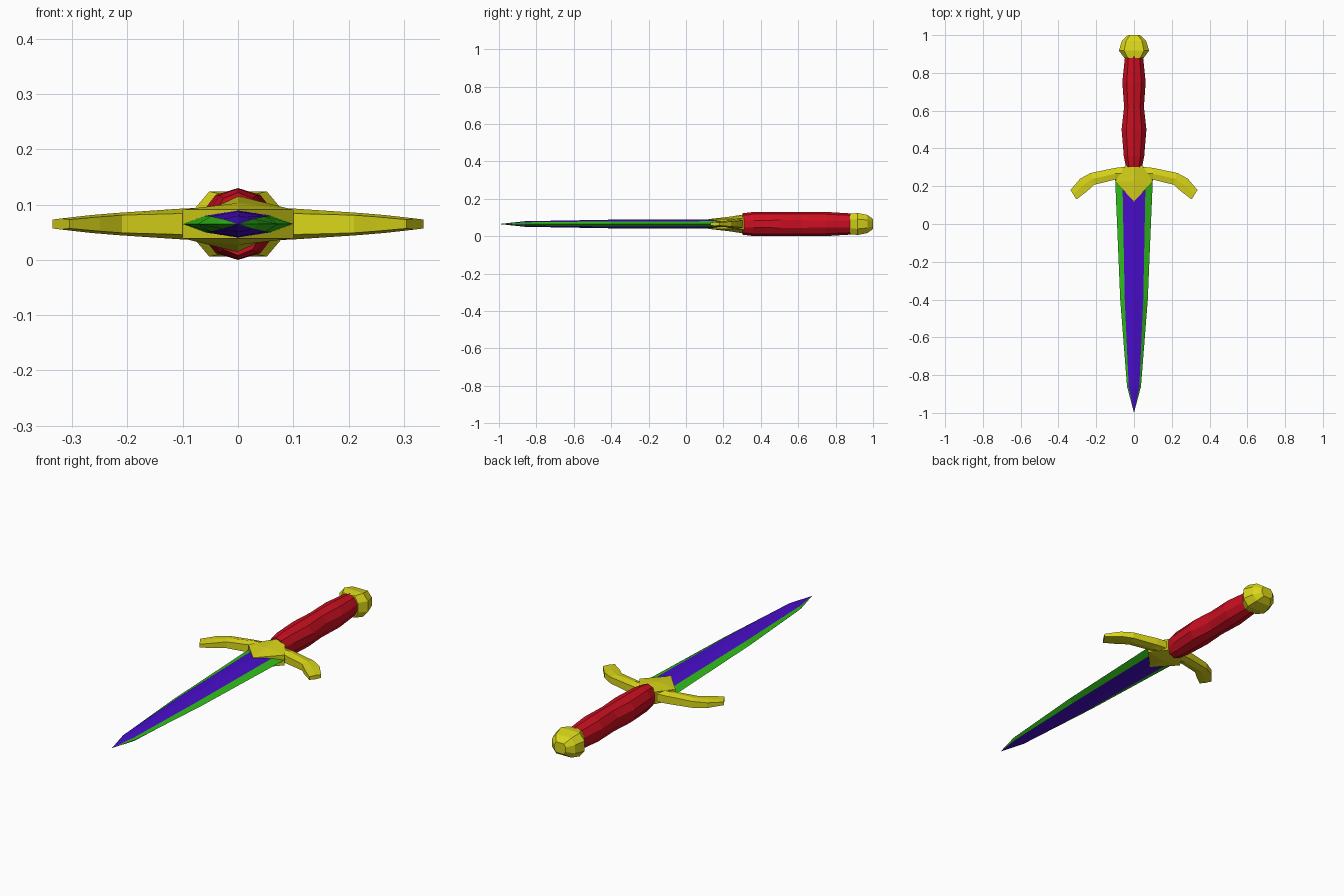
import bpy, bmesh
from math import sin, cos, radians

if "Cube" in bpy.data.objects:
    bpy.data.objects.remove(bpy.data.objects["Cube"])

ZC = 0.065  # height of the dagger's centre plane


def material(name, rgb):
    m = bpy.data.materials.new(name)
    m.diffuse_color = (*rgb, 1)
    m.use_nodes = True
    m.node_tree.nodes["Principled BSDF"].inputs["Base Color"].default_value = m.diffuse_color
    return m


GOLD = material("gold", (0.70, 0.67, 0.01))
RED = material("red", (0.60, 0.005, 0.015))
GREEN = material("green", (0.03, 0.53, 0.01))
PURPLE = material("purple", (0.065, 0.004, 0.58))


def loft(name, rings, mats, pick=lambda i: 0):
    """Skin equal-length rings into a closed flat-shaded solid."""
    bm = bmesh.new()
    vs = [[bm.verts.new((x, y, z + ZC)) for x, y, z in r] for r in rings]
    n = len(rings[0])
    for a, b in zip(vs, vs[1:]):
        for i in range(n):
            j = (i + 1) % n
            bm.faces.new((a[i], a[j], b[j], b[i])).material_index = pick(i)
    bm.faces.new(vs[0])
    bm.faces.new(vs[-1])
    bmesh.ops.remove_doubles(bm, verts=bm.verts, dist=0.0002)
    bmesh.ops.recalc_face_normals(bm, faces=bm.faces)
    me = bpy.data.meshes.new(name)
    bm.to_mesh(me)
    bm.free()
    for m in mats:
        me.materials.append(m)
    ob = bpy.data.objects.new(name, me)
    bpy.context.collection.objects.link(ob)
    return ob


# Blade: bevelled green edges, purple core with a shallow ridge
def blade_ring(y, w, c, t, r):
    return [(w, y, 0), (c, y, t), (0, y, r), (-c, y, t),
            (-w, y, 0), (-c, y, -t), (0, y, -r), (c, y, -t)]


loft("blade",
     [blade_ring(*s) for s in ((0.27, 0.101, 0.062, 0.015, 0.025),
                               (-0.40, 0.073, 0.049, 0.014, 0.023),
                               (-0.86, 0.037, 0.028, 0.009, 0.015),
                               (-1.0, 0.00005, 0.00004, 0.00003, 0.00005))],
     [GREEN, PURPLE], lambda i: 0 if i in (0, 3, 4, 7) else 1)


# Crossguard arms: back edge, front edge, edge height, ridge height
def arm_ring(s, xb, yb, xf, yf, h, r):
    xm, ym = s * (xb + xf) / 2, (yb + yf) / 2
    return [(s * xf, yf, -h), (s * xf, yf, h), (xm, ym, r),
            (s * xb, yb, h), (s * xb, yb, -h), (xm, ym, -r)]


ARM = [(0.0, 0.308, 0.0, 0.24, 0.020, 0.032),
       (0.10, 0.297, 0.10, 0.235, 0.019, 0.028),
       (0.23, 0.270, 0.21, 0.208, 0.016, 0.020),
       (0.285, 0.240, 0.25, 0.172, 0.013, 0.016),
       (0.336, 0.180, 0.305, 0.130, 0.008, 0.010)]
loft("crossguard",
     [arm_ring(-1, *s) for s in reversed(ARM)] + [arm_ring(1, *s) for s in ARM[1:]],
     [GOLD])


# Guard centre: wedge pointing down the blade, rising towards the grip
def wedge_ring(y, w, h, r):
    return [(w, y, -h), (w, y, h), (0, y, r), (-w, y, h), (-w, y, -h), (0, y, -r)]


loft("guard_centre",
     [wedge_ring(*s) for s in ((0.12, 0.001, 0.026, 0.0262),
                               (0.225, 0.10, 0.026, 0.038),
                               (0.31, 0.045, 0.030, 0.051))],
     [GOLD])


# Grip: ten-sided handle with two swells
def grip_ring(y, rx, rz):
    return [(rx * cos(radians(18 + 36 * k)), y, rz * sin(radians(18 + 36 * k)))
            for k in range(10)]


loft("grip",
     [grip_ring(*s) for s in ((0.302, 0.045, 0.057), (0.36, 0.057, 0.0645),
                              (0.50, 0.069, 0.065), (0.62, 0.055, 0.065),
                              (0.75, 0.065, 0.0645), (0.89, 0.050, 0.056))],
     [RED])

# Pommel: eight-sided faceted knob
OCT = [(0.08, 0.026), (0.052, 0.059), (-0.052, 0.059), (-0.08, 0.026),
       (-0.08, -0.026), (-0.052, -0.059), (0.052, -0.059), (0.08, -0.026)]
loft("pommel",
     [[(x * sx, y, z * sz) for x, z in OCT]
      for y, sx, sz in ((0.878, 0.63, 0.92), (0.918, 1.0, 1.0),
                        (0.97, 0.80, 0.82), (1.0, 0.40, 0.45))],
     [GOLD])
